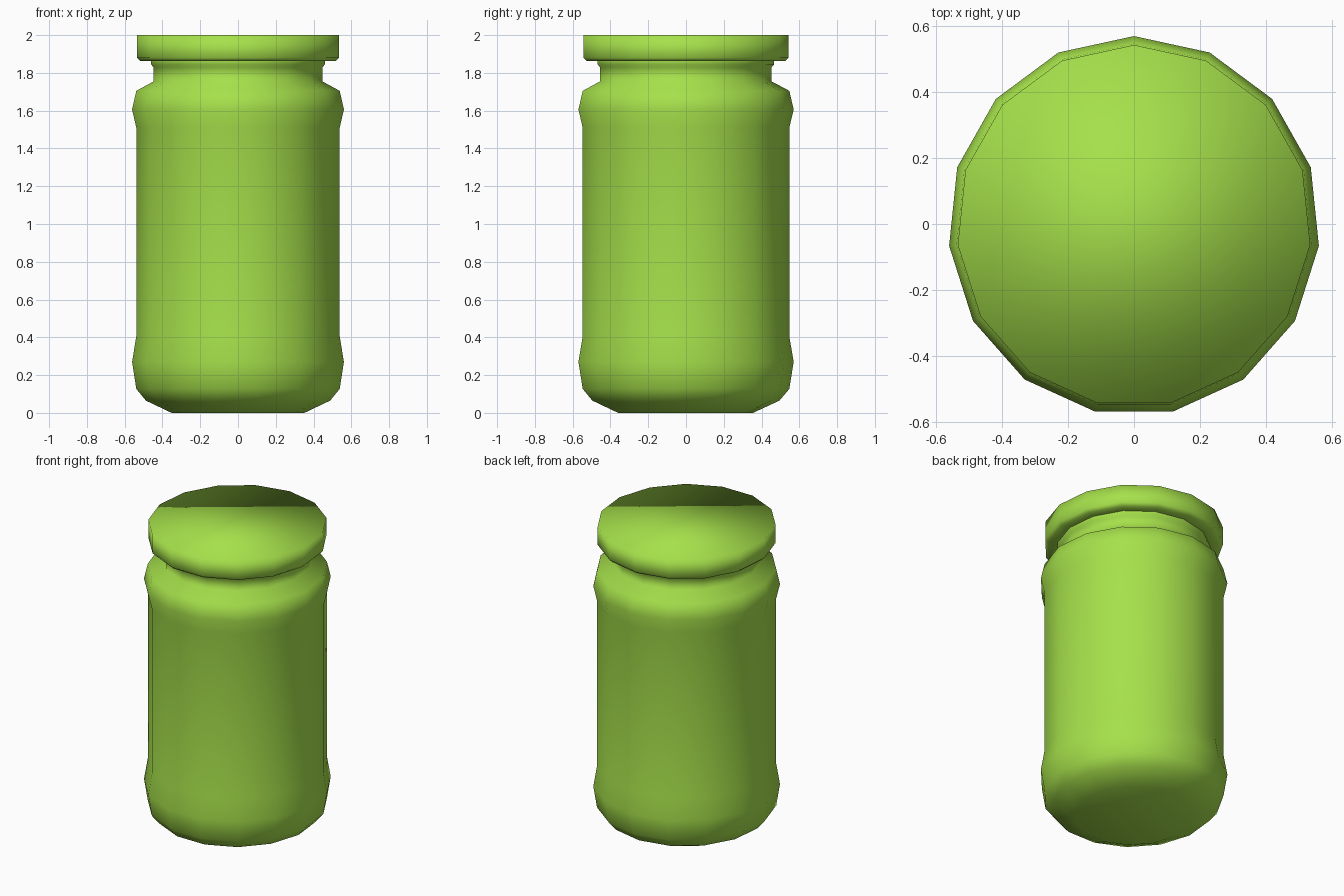
import bpy, bmesh
from math import sin, cos, pi

if "Cube" in bpy.data.objects:
    bpy.data.objects.remove(bpy.data.objects["Cube"])

SIDES = 15
X_SCALE = 0.979      # the jar is very slightly oval
Y_AXIS = -0.006      # keeps the odd-sided outline centred

green = bpy.data.materials.new("green")
green.diffuse_color = (0.38, 0.75, 0.07, 1.0)
green.use_nodes = True
green.node_tree.nodes["Principled BSDF"].inputs["Base Color"].default_value = green.diffuse_color


def lathe(name, profile, cap_bottom=False, cap_top=False):
    """Turn a bottom-to-top (radius, z) profile into a smooth 15-sided part."""
    bm = bmesh.new()
    rings = []
    for r, z in profile:
        rings.append([bm.verts.new((-r * X_SCALE * sin(2 * pi * i / SIDES),
                                    r * cos(2 * pi * i / SIDES) + Y_AXIS, z))
                      for i in range(SIDES)])
    for lo, hi in zip(rings, rings[1:]):
        for i in range(SIDES):
            j = (i + 1) % SIDES
            bm.faces.new((lo[i], lo[j], hi[j], hi[i]))
    if cap_bottom:
        bm.faces.new(rings[0][::-1])
    if cap_top:
        bm.faces.new(rings[-1])
    for f in bm.faces:
        f.smooth = True
    mesh = bpy.data.meshes.new(name)
    bm.to_mesh(mesh)
    bm.free()
    mesh.materials.append(green)
    obj = bpy.data.objects.new(name, mesh)
    bpy.context.collection.objects.link(obj)
    return obj


# Jar body: chamfered base, two bulging bands, shoulder, neck and rim
lathe("jar_body", [
    (0.361, 0.0), (0.501, 0.065), (0.553, 0.127), (0.576, 0.27),
    (0.553, 0.405), (0.553, 1.51), (0.576, 1.606), (0.553, 1.705),
    (0.459, 1.755), (0.459, 1.83), (0.473, 1.845), (0.473, 1.862),
], cap_bottom=True)

# Screw lid: underside lip, small bevel, straight wall and flat top
lathe("lid", [
    (0.473, 1.862), (0.53, 1.862), (0.549, 1.88), (0.549, 2.0),
], cap_top=True)
